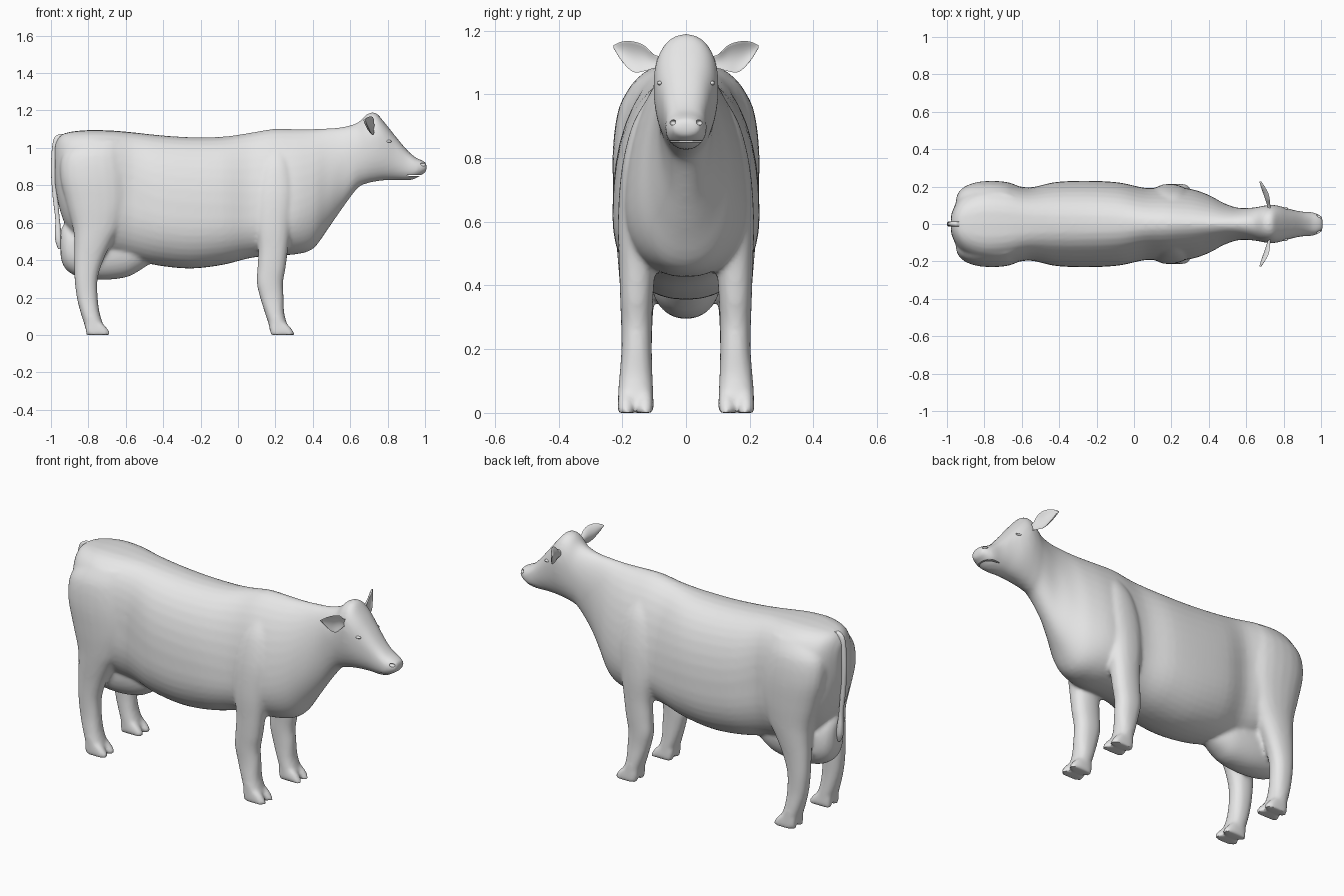
import bpy
import bmesh
import math
from mathutils import Matrix, Vector

cube = bpy.data.objects.get("Cube")
if cube:
    bpy.data.objects.remove(cube, do_unlink=True)

grey = bpy.data.materials.new("plain grey")
grey.use_nodes = True
grey.diffuse_color = (0.8, 0.8, 0.8, 1)
grey.node_tree.nodes["Principled BSDF"].inputs["Base Color"].default_value = (0.8, 0.8, 0.8, 1)


def power(v, n):
    return math.copysign(abs(v) ** (2 / n), v)


def angles(count):
    return [2 * math.pi * i / count for i in range(count)]


def torso_ring(x, top, bottom, mid, w, n_up=2.2, n_low=2.2):
    """Upright cross-section at x, widest at height mid."""
    ring = []
    for a in angles(40):
        c, s = math.cos(a), math.sin(a)
        n = n_up if s > 0 else n_low
        h = top - mid if s > 0 else mid - bottom
        ring.append(Vector((x, w * power(c, n), mid + h * power(s, n))))
    return ring


def limb_ring(z, x0, x1, y, w, n=2.3):
    """Level cross-section at height z, from x0 to x1."""
    return [Vector(((x0 + x1) / 2 + (x1 - x0) / 2 * power(math.cos(a), n),
                    y + w * power(math.sin(a), n), z)) for a in angles(24)]


def ear_ring(side, y, x, z, h):
    """Thin section, cupped towards the face."""
    return [Vector((x + 0.006 * math.sin(a) + 0.45 * h * math.cos(a) ** 2,
                    side * y, z + h * math.cos(a))) for a in angles(20)]


def loft(bm, rings, steps=4):
    """Skin the rings with a smooth curve running through them."""
    fine = []
    for i in range(len(rings) - 1):
        four = [rings[max(i - 1, 0)], rings[i], rings[i + 1], rings[min(i + 2, len(rings) - 1)]]
        for k in range(steps):
            t = k / steps
            fine.append([0.5 * (2 * b + (c - a) * t + (2 * a - 5 * b + 4 * c - d) * t ** 2
                                + (3 * b - a - 3 * c + d) * t ** 3)
                         for a, b, c, d in zip(*four)])
    fine.append(rings[-1])
    verts = [[bm.verts.new(p) for p in ring] for ring in fine]
    n = len(verts[0])
    for r0, r1 in zip(verts, verts[1:]):
        for i in range(n):
            j = (i + 1) % n
            bm.faces.new((r0[i], r0[j], r1[j], r1[i]))
    bm.faces.new(verts[0])
    bm.faces.new(verts[-1])


def make_object(name, bm):
    bmesh.ops.recalc_face_normals(bm, faces=bm.faces[:])
    mesh = bpy.data.meshes.new(name)
    bm.to_mesh(mesh)
    bm.free()
    mesh.materials.append(grey)
    obj = bpy.data.objects.new(name, mesh)
    bpy.context.collection.objects.link(obj)
    return obj


def smooth(obj, angle):
    bpy.ops.object.select_all(action='DESELECT')
    obj.select_set(True)
    bpy.context.view_layer.objects.active = obj
    bpy.ops.object.shade_smooth_by_angle(angle=math.radians(angle))


def add_ball(bm, centre, size):
    bmesh.ops.create_uvsphere(bm, u_segments=20, v_segments=12, radius=1,
                              matrix=Matrix.Translation(centre) @ Matrix.Diagonal((*size, 1)))


body_bm = bmesh.new()

# Trunk, neck and head: x, top, bottom, widest height, half width, roundness
trunk = [
    (-0.978, 1.02, 0.80, 0.92, 0.05), (-0.95, 1.065, 0.66, 0.88, 0.115, 2.6),
    (-0.90, 1.085, 0.55, 0.80, 0.175, 2.9), (-0.80, 1.095, 0.45, 0.74, 0.215, 3.1),
    (-0.68, 1.093, 0.42, 0.72, 0.215, 3.0), (-0.56, 1.083, 0.40, 0.68, 0.195, 2.8),
    (-0.42, 1.068, 0.37, 0.64, 0.224, 2.4), (-0.25, 1.057, 0.355, 0.62, 0.231, 2.3),
    (-0.08, 1.06, 0.375, 0.62, 0.222, 2.2), (0.06, 1.08, 0.41, 0.62, 0.193, 2.0),
    (0.18, 1.10, 0.425, 0.64, 0.195, 1.9), (0.30, 1.10, 0.43, 0.66, 0.188, 1.8),
    (0.40, 1.10, 0.46, 0.70, 0.155, 1.8), (0.48, 1.105, 0.565, 0.78, 0.112, 1.9),
    (0.56, 1.112, 0.68, 0.90, 0.086, 2.0), (0.64, 1.135, 0.785, 0.97, 0.088, 2.1),
    (0.69, 1.18, 0.81, 1.01, 0.097, 2.2), (0.735, 1.188, 0.82, 1.03, 0.102, 2.2),
    (0.78, 1.14, 0.826, 1.01, 0.096, 2.4), (0.84, 1.065, 0.828, 0.96, 0.078, 2.5),
    (0.90, 0.993, 0.826, 0.91, 0.066, 2.5), (0.945, 0.952, 0.834, 0.89, 0.064, 2.5),
    (0.98, 0.935, 0.855, 0.89, 0.055, 2.5), (1.008, 0.92, 0.873, 0.895, 0.038, 2.5)]
loft(body_bm, [torso_ring(*s) for s in trunk])

# Udder
udder = [
    (-0.948, 0.56, 0.41, 0.48, 0.04), (-0.92, 0.60, 0.35, 0.46, 0.08),
    (-0.85, 0.60, 0.31, 0.45, 0.105), (-0.72, 0.60, 0.295, 0.45, 0.115),
    (-0.60, 0.60, 0.308, 0.46, 0.11), (-0.53, 0.55, 0.342, 0.45, 0.09),
    (-0.46, 0.50, 0.388, 0.44, 0.05)]
loft(body_bm, [torso_ring(*s) for s in udder])

# Legs: height, rear edge, front edge, sideways centre, half width
front_leg = [
    (0.02, 0.17, 0.275, 0.158, 0.054), (0.06, 0.163, 0.262, 0.158, 0.056),
    (0.12, 0.143, 0.247, 0.157, 0.052), (0.20, 0.118, 0.244, 0.155, 0.048),
    (0.28, 0.10, 0.241, 0.155, 0.049), (0.36, 0.104, 0.255, 0.155, 0.052),
    (0.46, 0.108, 0.268, 0.152, 0.058), (0.60, 0.09, 0.29, 0.14, 0.074),
    (0.76, 0.09, 0.31, 0.125, 0.078), (0.90, 0.12, 0.29, 0.10, 0.07),
    (0.99, 0.17, 0.25, 0.08, 0.04)]
hind_leg = [
    (0.02, -0.812, -0.71, 0.158, 0.054), (0.06, -0.823, -0.722, 0.158, 0.056),
    (0.12, -0.842, -0.74, 0.157, 0.052), (0.20, -0.862, -0.75, 0.155, 0.048),
    (0.30, -0.874, -0.75, 0.154, 0.05), (0.40, -0.876, -0.72, 0.152, 0.056),
    (0.50, -0.875, -0.67, 0.148, 0.068), (0.58, -0.885, -0.62, 0.14, 0.082),
    (0.70, -0.918, -0.58, 0.133, 0.096), (0.84, -0.95, -0.58, 0.127, 0.102),
    (0.96, -0.94, -0.60, 0.115, 0.095), (1.04, -0.86, -0.62, 0.11, 0.055)]
for side in (1, -1):
    for leg, heel in ((front_leg, 0.172), (hind_leg, -0.812)):
        loft(body_bm, [limb_ring(z, a, b, side * y, w) for z, a, b, y, w in leg])
        # Two toes on each foot
        for toe in (-0.03, 0.03):
            y = side * 0.158 + toe
            loft(body_bm, [limb_ring(z, heel + a, heel + b, y, w, 2.6) for z, a, b, w in (
                (0.0, 0.0, 0.132, 0.026), (0.02, -0.002, 0.124, 0.027),
                (0.05, -0.004, 0.10, 0.025), (0.075, -0.004, 0.07, 0.02))])

body = make_object("body", body_bm)

# Nostrils and mouth are carved out of the muzzle
cutter_bm = bmesh.new()
for side in (1, -1):
    add_ball(cutter_bm, (0.99, side * 0.042, 0.912), (0.02, 0.011, 0.009))
add_ball(cutter_bm, (0.935, 0, 0.853), (0.045, 0.075, 0.004))
cutter = make_object("muzzle_cutter", cutter_bm)
cutter.hide_render = True

# Blend the body parts into one skin
remesh = body.modifiers.new("blend", 'REMESH')
remesh.mode = 'VOXEL'
remesh.voxel_size = 0.01
relax = body.modifiers.new("relax", 'SMOOTH')
relax.factor = 0.5
relax.iterations = 7
carve = body.modifiers.new("carve", 'BOOLEAN')
carve.operation = 'DIFFERENCE'
carve.solver = 'EXACT'
carve.object = cutter
bpy.context.view_layer.objects.active = body
body.select_set(True)
for name in ("blend", "relax", "carve"):
    bpy.ops.object.modifier_apply(modifier=name)
bpy.data.objects.remove(cutter, do_unlink=True)
smooth(body, 45)

# Ears and eyes
ear = [(0.07, 0.722, 1.10, 0.018), (0.10, 0.718, 1.103, 0.022), (0.13, 0.708, 1.113, 0.04),
       (0.165, 0.696, 1.118, 0.048), (0.20, 0.684, 1.134, 0.032), (0.228, 0.676, 1.15, 0.004)]
for side, label in ((1, "left"), (-1, "right")):
    bm = bmesh.new()
    loft(bm, [ear_ring(side, *s) for s in ear])
    smooth(make_object(label + "_ear", bm), 60)
    bm = bmesh.new()
    add_ball(bm, (0.805, side * 0.082, 1.035), (0.018, 0.009, 0.007))
    smooth(make_object(label + "_eye", bm), 60)

# Tail with a thicker tuft
tail = [(1.075, -0.955, -0.90, 0, 0.012), (1.04, -0.988, -0.93, 0, 0.014),
        (0.90, -1.0, -0.968, 0, 0.014), (0.75, -0.992, -0.964, 0, 0.012),
        (0.62, -0.977, -0.953, 0, 0.011), (0.55, -0.979, -0.945, 0, 0.018),
        (0.50, -0.976, -0.94, 0, 0.018), (0.46, -0.962, -0.945, 0, 0.006)]
bm = bmesh.new()
loft(bm, [limb_ring(*s) for s in tail])
smooth(make_object("tail", bm), 60)
